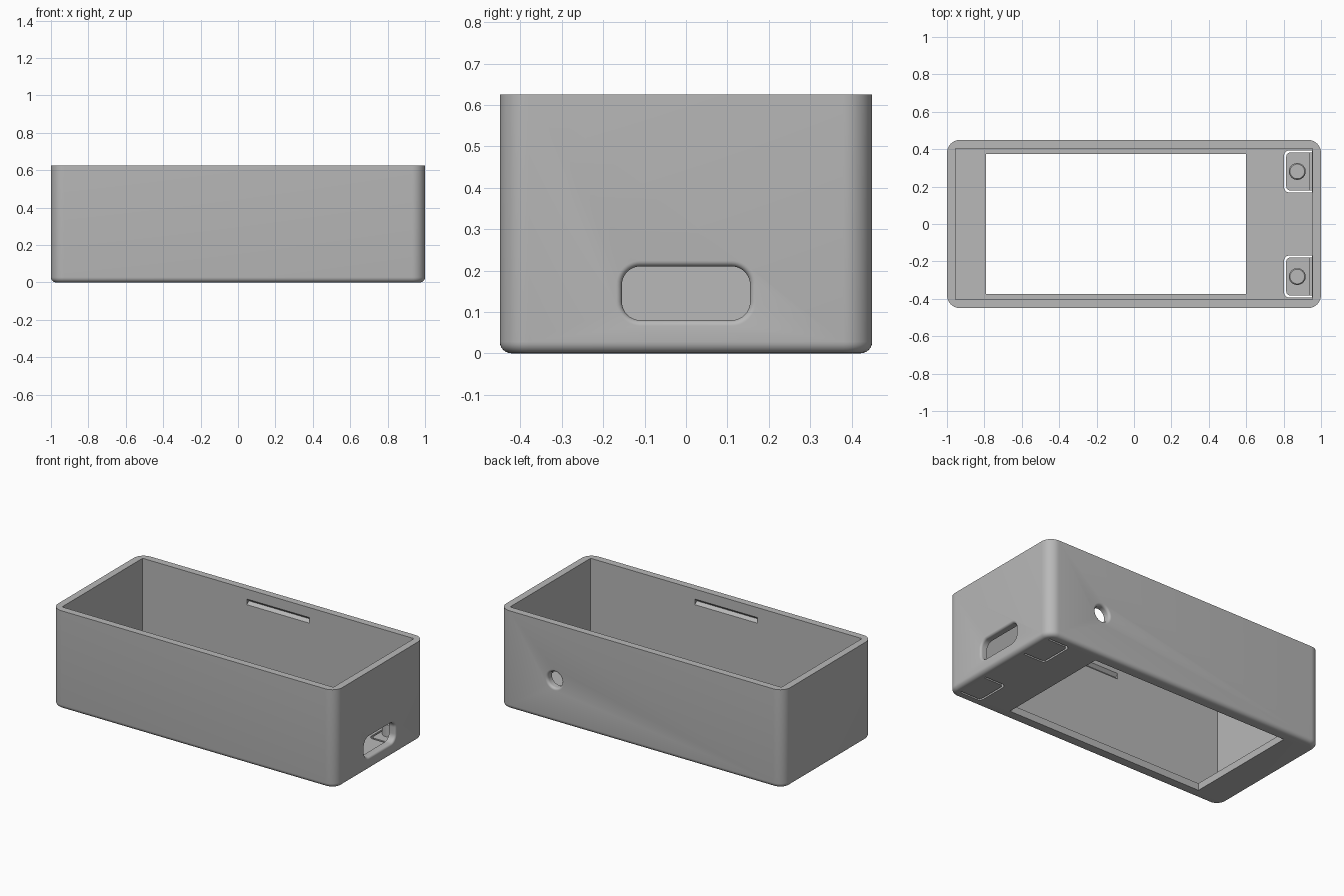
import bpy, bmesh, math
from mathutils import Matrix, Vector

old = bpy.data.objects.get("Cube")
if old:
    bpy.data.objects.remove(old, do_unlink=True)

grey = bpy.data.materials.new("matte grey")
grey.use_nodes = True
grey.diffuse_color = (0.48, 0.48, 0.48, 1)
grey.node_tree.nodes["Principled BSDF"].inputs["Base Color"].default_value = (0.48, 0.48, 0.48, 1)

HEIGHT, WALL, FLOOR = 0.626, 0.045, 0.045


def rounded(hw, hh, r_left, r_right=None, steps=10):
    """Rounded rectangle outline; right corners may have their own radius."""
    r_right = r_left if r_right is None else r_right
    pts = []
    for k, (sx, sy) in enumerate([(1, 1), (-1, 1), (-1, -1), (1, -1)]):
        r = r_right if sx > 0 else r_left
        n = steps if r > 0 else 0
        for i in range(n + 1):
            a = math.pi / 2 * (k + i / max(n, 1))
            pts.append((sx * (hw - r) + r * math.cos(a), sy * (hh - r) + r * math.sin(a)))
    return pts


def loft(name, sections, origin=(0, 0, 0), axes=("X", "Y", "Z")):
    """Skin a list of (outline, depth) sections into a closed solid."""
    unit = {"X": Vector((1, 0, 0)), "Y": Vector((0, 1, 0)), "Z": Vector((0, 0, 1))}
    u, v, w = [-unit[a[1]] if a[0] == "-" else unit[a] for a in axes]
    bm = bmesh.new()
    rings = [[bm.verts.new(Vector(origin) + u * p[0] + v * p[1] + w * d) for p in outline]
             for outline, d in sections]
    n = len(rings[0])
    for a, b in zip(rings, rings[1:]):
        for i in range(n):
            j = (i + 1) % n
            bm.faces.new((a[i], a[j], b[j], b[i]))
    bm.faces.new(rings[0][::-1])
    bm.faces.new(rings[-1])
    bmesh.ops.recalc_face_normals(bm, faces=bm.faces)
    mesh = bpy.data.meshes.new(name)
    bm.to_mesh(mesh)
    bm.free()
    mesh.materials.append(grey)
    obj = bpy.data.objects.new(name, mesh)
    bpy.context.collection.objects.link(obj)
    return obj


def prism(name, hw, hh, r, z0, z1, x=0, y=0, r_right=None):
    outline = rounded(hw, hh, r, r_right)
    return loft(name, [(outline, z0), (outline, z1)], (x, y, 0))


def fillet(f, steps=6):
    """Quarter-round steps as (sideways offset, depth)."""
    return [(f * (1 - math.sin(t)), f * (1 - math.cos(t)))
            for t in (math.pi / 2 * i / steps for i in range(steps + 1))]


def flared_hole(name, hw, hh, r, f, origin, axes):
    steps = [(f, -0.03)] + fillet(f) + [(0, 0.1)]
    return loft(name, [(rounded(hw + o, hh + o, r + o), d) for o, d in steps], origin, axes)


def smooth(obj):
    bpy.ops.object.select_all(action="DESELECT")
    obj.select_set(True)
    bpy.context.view_layer.objects.active = obj
    bpy.ops.object.shade_smooth_by_angle(angle=math.radians(30))


# Outer body with rounded corners and a rounded bottom edge
body = [(rounded(1 - o, 0.45 - o, 0.07 - o), d) for o, d in fillet(0.028)]
case = loft("case", body + [(rounded(1, 0.45, 0.07), HEIGHT)])

# Cavity, floor window, end port and rear round hole
cutters = [
    prism("cavity_cutter", 1 - WALL, 0.45 - WALL, 0, FLOOR, 1),
    prism("window_cutter", 0.695, 0.375, 0, -0.1, 0.2, x=-0.095),
    flared_hole("port_cutter", 0.155, 0.065, 0.045, 0.014, (1, 0, 0.145), ("Y", "Z", "-X")),
    flared_hole("round_hole_cutter", 0.05, 0.05, 0.05, 0.016, (0.61, 0.45, 0.27), ("X", "Z", "-Y")),
]

# Snap grooves in the long walls, and openings around the floor buttons
diamond = [(0.018, 0), (0, 0.018), (-0.018, 0), (0, -0.018)]
for side in (-1, 1):
    cutters.append(loft("groove_cutter", [(diamond, -0.22), (diamond, 0.22)],
                        (0, side * (0.45 - WALL), 0.545), ("Y", "Z", "X")))
    cutters.append(prism("button_gap_cutter", 0.075, 0.113, 0.03, -0.1, 0.06,
                         x=0.877, y=side * 0.281, r_right=0))

for cutter in cutters:
    cutter.hide_render = True
    mod = case.modifiers.new(cutter.name, "BOOLEAN")
    mod.operation = "DIFFERENCE"
    mod.solver = "EXACT"
    mod.object = cutter
graph = bpy.context.evaluated_depsgraph_get()
cut_mesh = bpy.data.meshes.new_from_object(case.evaluated_get(graph))
case.modifiers.clear()
case.data = cut_mesh
for cutter in cutters:
    bpy.data.objects.remove(cutter, do_unlink=True)
smooth(case)

# Flexing floor buttons with thin hinges and upright posts
for side, label in ((-1, "right"), (1, "left")):
    y = side * 0.281
    smooth(prism(label + "_button", 0.062, 0.101, 0.02, 0, FLOOR, x=0.876, y=y, r_right=0))
    prism(label + "_button_hinge", 0.011, 0.101, 0, 0, 0.022, x=0.945, y=y)
    post = [(rounded(r, r, r), z) for r, z in ((0.045, FLOOR - 0.005), (0.045, 0.122), (0.039, 0.128))]
    smooth(loft(label + "_button_post", post, (0.873, y, 0)))
